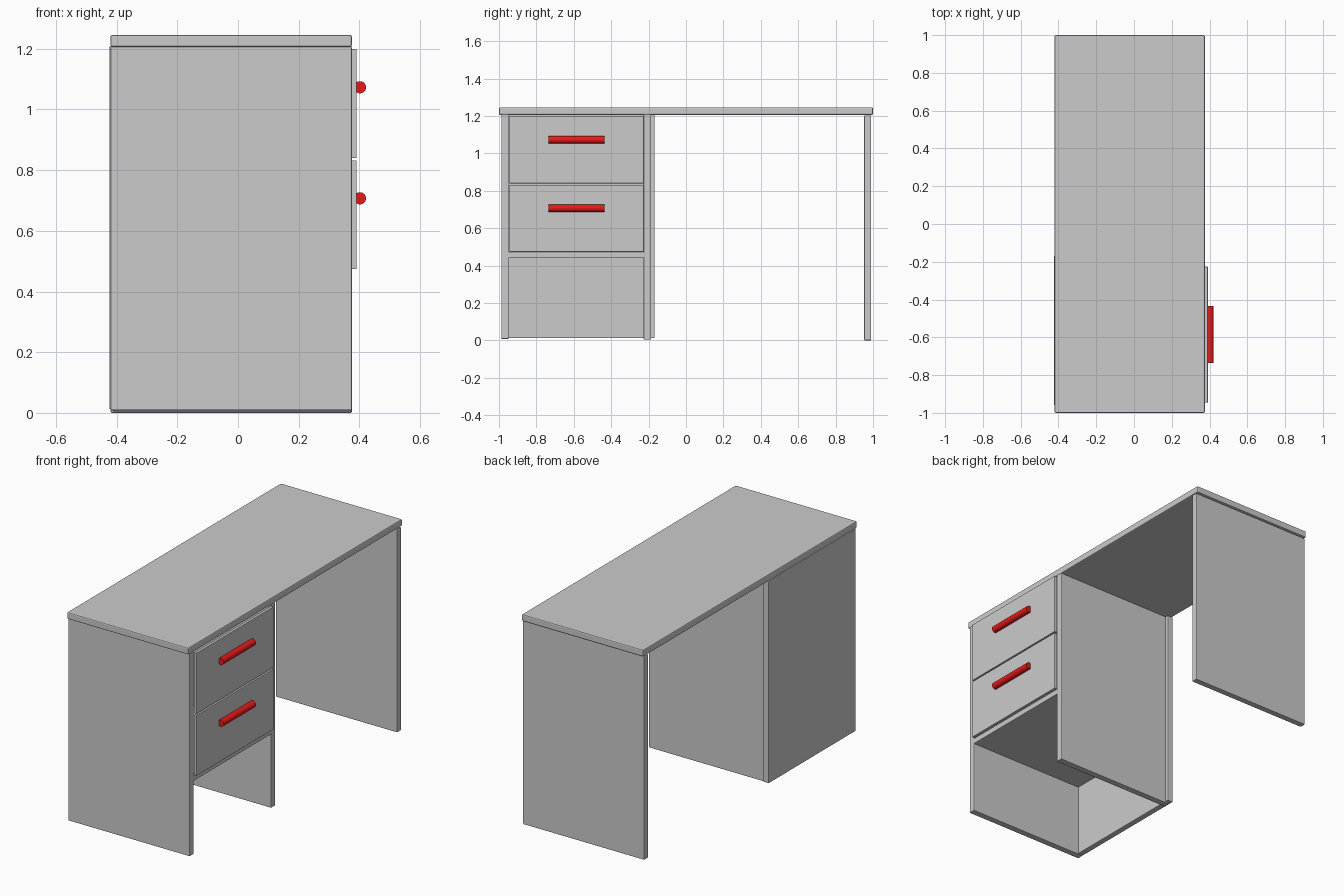
import bpy
import bmesh
import math
from mathutils import Matrix

if "Cube" in bpy.data.objects:
    bpy.data.objects.remove(bpy.data.objects["Cube"])


def board(name, x, y, z, bevel=0.004):
    """Softly bevelled board spanning the given (min, max) ranges."""
    bm = bmesh.new()
    bmesh.ops.create_cube(bm, size=1)
    for v in bm.verts:
        for i, (lo, hi) in enumerate((x, y, z)):
            v.co[i] = lo if v.co[i] < 0 else hi
    mesh = bpy.data.meshes.new(name)
    bm.to_mesh(mesh)
    bm.free()
    ob = bpy.data.objects.new(name, mesh)
    bpy.context.collection.objects.link(ob)
    mod = ob.modifiers.new("soft_edges", 'BEVEL')
    mod.width = bevel
    mod.segments = 2
    return ob


red = bpy.data.materials.new("handle_red")
red.diffuse_color = (0.8, 0.01, 0.01, 1)
red.use_nodes = True
red.node_tree.nodes["Principled BSDF"].inputs["Base Color"].default_value = red.diffuse_color


def handle(name, z):
    """Round bar handle running along y."""
    bpy.ops.mesh.primitive_cylinder_add(
        vertices=32, radius=0.02, depth=0.30,
        location=(0.402, -0.585, z), rotation=(math.pi / 2, 0, 0))
    ob = bpy.context.object
    ob.name = name
    ob.data.materials.append(red)
    bpy.ops.object.shade_smooth_by_angle()


DEPTH = (-0.42, 0.375)

# Table top
board("table_top", DEPTH, (-1.0, 1.0), (1.206, 1.246), 0.006)

# Upright side panels
board("outer_cabinet_panel", DEPTH, (-0.987, -0.948), (0.008, 1.208))
board("inner_cabinet_panel", (-0.412, 0.375), (-0.226, -0.187), (0.004, 1.208))
board("far_leg_panel", DEPTH, (0.953, 0.99), (0.0, 1.203))

# Cabinet back and bottom shelf
board("cabinet_back", (-0.424, -0.388), (-0.96, -0.168), (0.012, 1.208))
board("cabinet_shelf", (-0.41, 0.375), (-0.955, -0.22), (0.44, 0.474))

# Drawer fronts and handles
for label, z, hz in (("lower", (0.474, 0.832), 0.707),
                     ("upper", (0.84, 1.2), 1.073)):
    board(label + "_drawer_front", (0.374, 0.391), (-0.945, -0.226), z, 0.002)
    handle(label + "_drawer_handle", hz)
